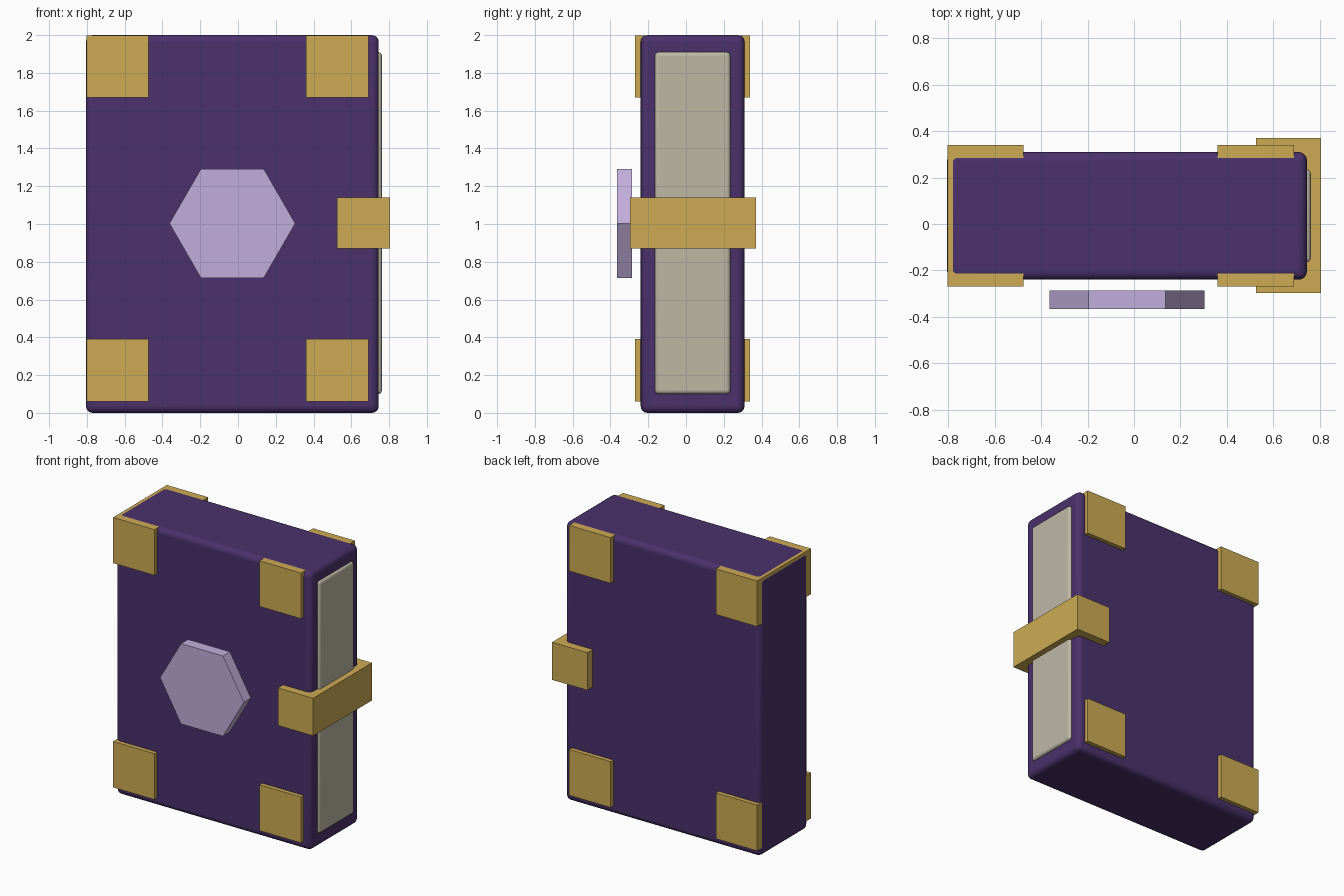
import bpy, bmesh, math
from mathutils import Matrix

if "Cube" in bpy.data.objects:
    bpy.data.objects.remove(bpy.data.objects["Cube"])


def material(name, rgb):
    m = bpy.data.materials.new(name)
    m.diffuse_color = (*rgb, 1)
    m.use_nodes = True
    m.node_tree.nodes["Principled BSDF"].inputs["Base Color"].default_value = m.diffuse_color
    return m


PURPLE = material("purple cover", (0.070, 0.031, 0.150))
GOLD = material("gold trim", (0.61, 0.41, 0.088))
LILAC = material("lilac gem", (0.54, 0.42, 0.71))
CREAM = material("cream paper", (0.515, 0.479, 0.376))


def finish(name, bm, mat):
    me = bpy.data.meshes.new(name)
    bm.to_mesh(me)
    bm.free()
    me.materials.append(mat)
    ob = bpy.data.objects.new(name, me)
    bpy.context.collection.objects.link(ob)
    return ob


def box(name, x, y, z, mat, bevel=0.0):
    """Box from (min, max) ranges, with optional rounded edges."""
    bm = bmesh.new()
    bmesh.ops.create_cube(bm, size=1)
    for v in bm.verts:
        v.co = [r[0] if c < 0 else r[1] for c, r in zip(v.co, (x, y, z))]
    ob = finish(name, bm, mat)
    if bevel:
        mod = ob.modifiers.new("round edges", "BEVEL")
        mod.width = bevel
        mod.segments = 4
        bpy.context.view_layer.objects.active = ob
        ob.select_set(True)
        bpy.ops.object.shade_smooth_by_angle(angle=math.radians(40))
        ob.select_set(False)
    return ob


# Book body and the page block on its open side
box("book_cover", (-0.805, 0.745), (-0.24, 0.31), (0, 2), PURPLE, 0.036)
box("page_block", (0.60, 0.762), (-0.165, 0.235), (0.10, 1.91), CREAM, 0.02)

# Metal corners, set a hair inside the cover's top and spine faces
for side, x in (("spine", (-0.803, -0.475)), ("fore", (0.36, 0.69))):
    for level, z in (("lower", (0.06, 0.39)), ("upper", (1.67, 1.998))):
        box(f"{level}_{side}_corner", x, (-0.27, 0.34), z, GOLD)

# Clasp wrapping the open side
box("clasp", (0.525, 0.805), (-0.297, 0.37), (0.87, 1.14), GOLD)

# Hexagonal gem in front of the cover
bm = bmesh.new()
bmesh.ops.create_cone(bm, cap_ends=True, segments=6, radius1=0.333, radius2=0.333,
                      depth=0.08,
                      matrix=Matrix.Translation((-0.03, -0.326, 1.003))
                      @ Matrix.Rotation(math.pi / 2, 4, "X")
                      @ Matrix.Rotation(math.pi / 6, 4, "Z"))
# Keep a pair of points on the horizontal axis
if max(v.co.x for v in bm.verts) < 0.29:
    bmesh.ops.rotate(bm, verts=bm.verts, cent=(-0.03, -0.326, 1.003),
                     matrix=Matrix.Rotation(math.pi / 6, 3, "Y"))
finish("hexagon_gem", bm, LILAC)
